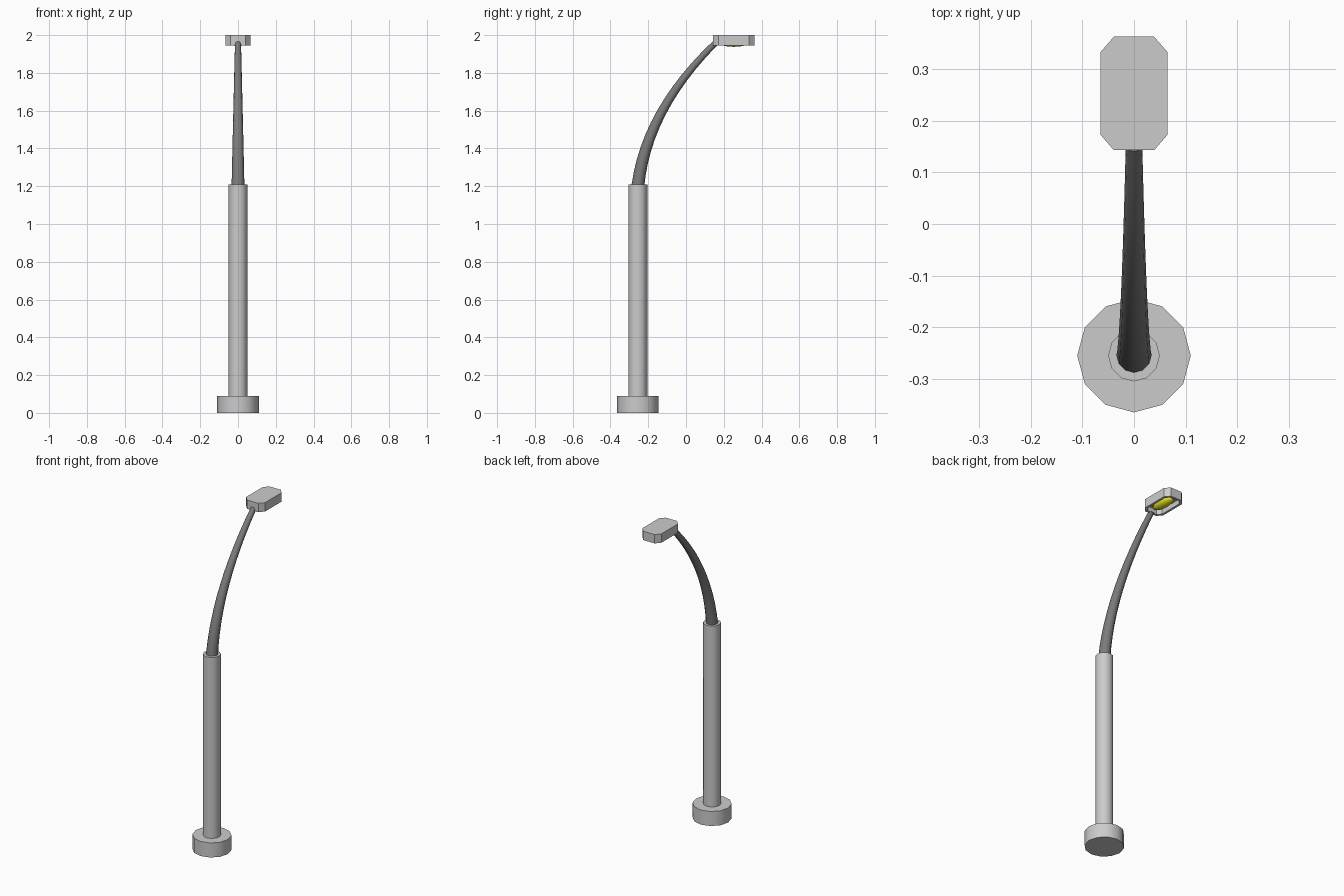
import bpy, bmesh, math
from mathutils import Vector

if "Cube" in bpy.data.objects:
    bpy.data.objects.remove(bpy.data.objects["Cube"])


def material(name, rgb):
    m = bpy.data.materials.new(name)
    m.diffuse_color = (*rgb, 1)
    m.use_nodes = True
    m.node_tree.nodes["Principled BSDF"].inputs["Base Color"].default_value = m.diffuse_color
    return m


LIGHT = material("light_grey_metal", (0.6, 0.6, 0.6))
DARK = material("dark_grey_metal", (0.2, 0.2, 0.2))
YELLOW = material("yellow_lamp", (0.8, 0.75, 0.02))
POLE_Y = -0.255


def finish(name, bm, mat, smooth=True):
    bmesh.ops.recalc_face_normals(bm, faces=bm.faces)
    mesh = bpy.data.meshes.new(name)
    bm.to_mesh(mesh)
    bm.free()
    mesh.materials.append(mat)
    ob = bpy.data.objects.new(name, mesh)
    bpy.context.collection.objects.link(ob)
    if smooth:
        bpy.ops.object.select_all(action='DESELECT')
        ob.select_set(True)
        bpy.context.view_layer.objects.active = ob
        bpy.ops.object.shade_smooth_by_angle(angle=math.radians(40))
    return ob


def loft(bm, rings):
    loops = [[bm.verts.new(p) for p in r] for r in rings]
    n = len(loops[0])
    for a, b in zip(loops, loops[1:]):
        for i in range(n):
            j = (i + 1) % n
            bm.faces.new((a[i], a[j], b[j], b[i]))
    bm.faces.new(loops[0])
    bm.faces.new(loops[-1])


def ring(center, u, v, r, n=12):
    return [center + r * (math.cos(2 * math.pi * i / n) * u + math.sin(2 * math.pi * i / n) * v)
            for i in range(n)]


X, Y = Vector((1, 0, 0)), Vector((0, 1, 0))


def post(name, r, z0, z1):
    bm = bmesh.new()
    loft(bm, [ring(Vector((0, POLE_Y, z)), X, Y, r) for z in (z0, z1)])
    finish(name, bm, LIGHT)


# Foot and straight pole
post("base", 0.11, 0.0, 0.09)
post("pole", 0.05, 0.09, 1.21)

# Curved tapering arm along a quadratic curve
p0, p1, p2 = Vector((0, POLE_Y, 1.2)), Vector((0, -0.21, 1.6)), Vector((0, 0.152, 1.955))
bm = bmesh.new()
rings = []
for k in range(13):
    t = k / 12
    c = (1 - t) ** 2 * p0 + 2 * t * (1 - t) * p1 + t * t * p2
    d = ((1 - t) * (p1 - p0) + t * (p2 - p1)).normalized()
    rings.append(ring(c, X, d.cross(X), 0.034 - 0.018 * t))
loft(bm, rings)
finish("arm", bm, DARK)


# Chamfered lamp housing with a hollow underside
def octagon(inset, z):
    hx, hy, cx, cy = 0.065 - inset, 0.11 - inset, 0.026 - inset * 0.5, 0.03 - inset * 0.5
    pts = [(hx, -hy + cy), (hx, hy - cy), (hx - cx, hy), (-hx + cx, hy),
           (-hx, hy - cy), (-hx, -hy + cy), (-hx + cx, -hy), (hx - cx, -hy)]
    return [Vector((x, 0.253 + y, z)) for x, y in pts]


bm = bmesh.new()
loft(bm, [octagon(0, 2.0), octagon(0, 1.945), octagon(0.014, 1.945), octagon(0.014, 1.975)])
finish("lamp_housing", bm, LIGHT, smooth=False)

# Long rounded bulb in the hollow
bm = bmesh.new()
bmesh.ops.create_uvsphere(bm, u_segments=12, v_segments=8, radius=1)
for v in bm.verts:
    v.co = Vector((v.co.x * 0.032, 0.253 + v.co.y * 0.085, 1.964 + v.co.z * 0.026))
finish("bulb", bm, YELLOW)
